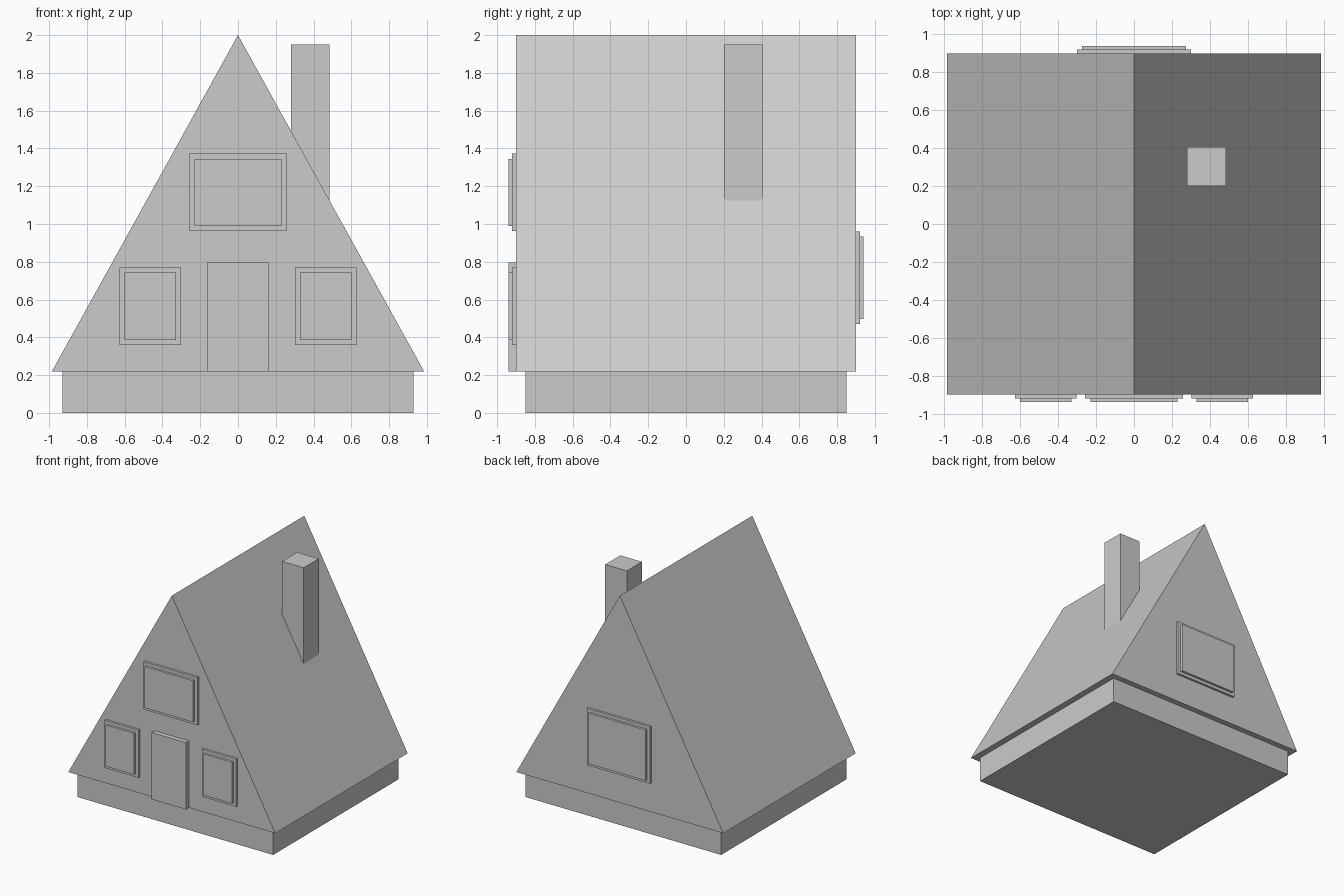
import bpy
import bmesh

cube = bpy.data.objects.get("Cube")
if cube:
    bpy.data.objects.remove(cube, do_unlink=True)

# One plain grey for the whole cabin
GREY = (0.6, 0.6, 0.6, 1)
grey = bpy.data.materials.new("plain_grey")
grey.use_nodes = True
grey.diffuse_color = GREY
grey.node_tree.nodes["Principled BSDF"].inputs["Base Color"].default_value = GREY


def prism(name, profile, y0, y1):
    """Extrude an (x, z) outline from y0 to y1."""
    bm = bmesh.new()
    face = bm.faces.new([bm.verts.new((x, y0, z)) for x, z in profile])
    moved = bmesh.ops.extrude_face_region(bm, geom=[face])["geom"]
    verts = [v for v in moved if isinstance(v, bmesh.types.BMVert)]
    bmesh.ops.translate(bm, verts=verts, vec=(0, y1 - y0, 0))
    bmesh.ops.recalc_face_normals(bm, faces=bm.faces)
    mesh = bpy.data.meshes.new(name)
    bm.to_mesh(mesh)
    bm.free()
    mesh.materials.append(grey)
    obj = bpy.data.objects.new(name, mesh)
    bpy.context.collection.objects.link(obj)
    return obj


def box(name, x0, x1, y0, y1, z0, z1):
    return prism(name, [(x0, z0), (x1, z0), (x1, z1), (x0, z1)], y0, y1)


WALL = 0.9      # distance of the gable walls from the centre
FLOOR = 0.22    # top of the foundation
STEP = 0.02     # thickness of each window layer


def window(name, side, x, z, width, height):
    """Frame with a smaller raised pane; side is -1 for front, 1 for back."""
    for part, inset, depth in (("frame", 0, STEP), ("pane", 0.027, 2 * STEP)):
        w, h = width / 2 - inset, height / 2 - inset
        y0, y1 = sorted((side * (WALL - STEP), side * (WALL + depth)))
        box(f"{name}_{part}", x - w, x + w, y0, y1, z - h, z + h)


# Foundation and triangular house body
box("foundation", -0.93, 0.93, -0.85, 0.85, 0, FLOOR)
prism("house_body", [(-0.985, FLOOR), (0.985, FLOOR), (0, 2)], -WALL, WALL)

# Chimney, sunk into the left roof slope
box("chimney", 0.28, 0.485, 0.2, 0.405, 1.0, 1.95)

# Door and windows
box("door", -0.163, 0.163, -WALL - 2 * STEP, -WALL + STEP, FLOOR, 0.795)
for label, sx in (("left", 1), ("right", -1)):
    window(f"{label}_window", -1, sx * 0.465, 0.565, 0.325, 0.41)
window("upper_window", -1, 0, 1.167, 0.515, 0.41)
window("back_window", 1, 0, 0.715, 0.6, 0.49)
